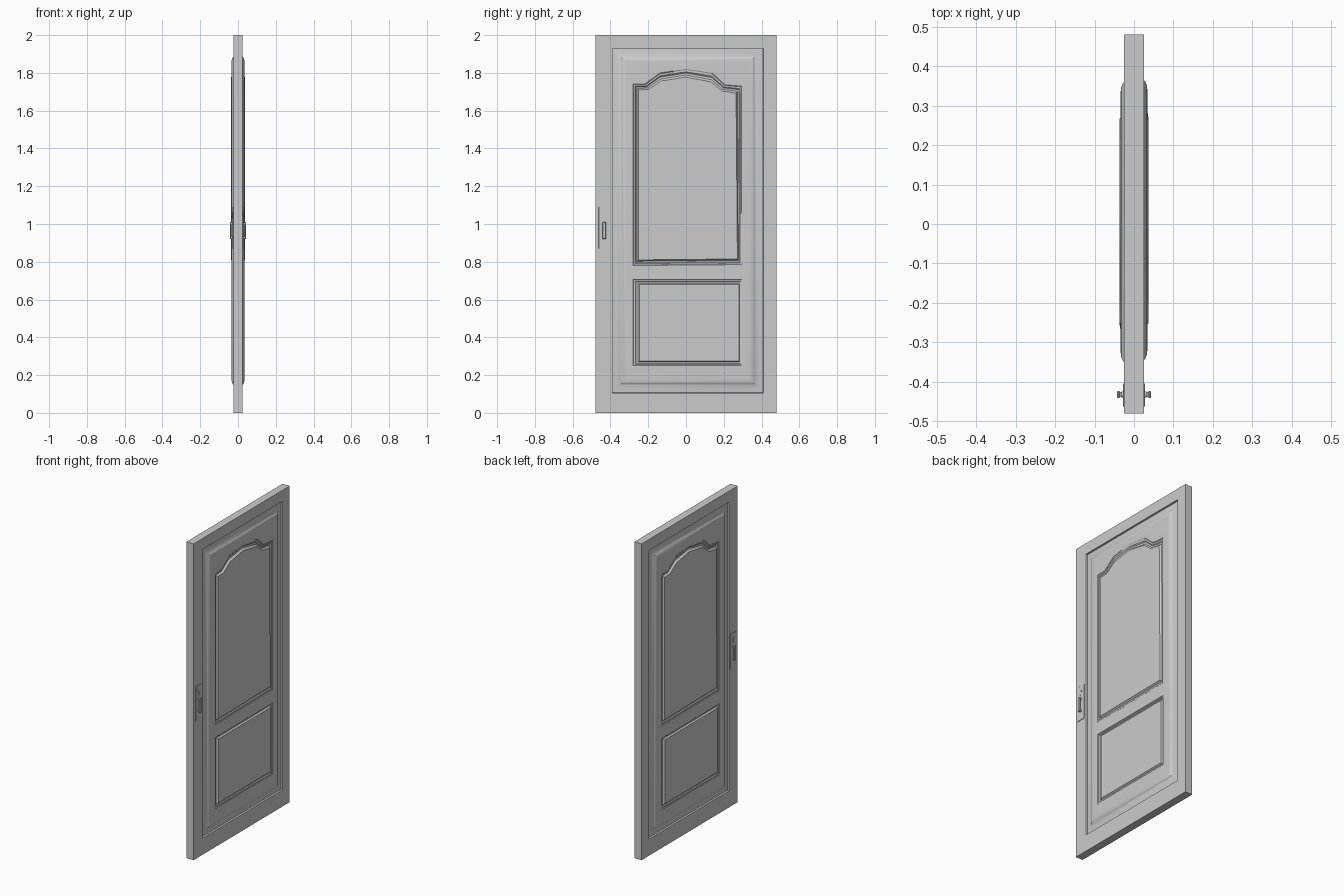
import bpy, bmesh, math
from mathutils import Vector

if "Cube" in bpy.data.objects:
    bpy.data.objects.remove(bpy.data.objects["Cube"])

HALF_T = 0.025   # half thickness of the slab
FIELD = 0.034    # height of the raised field
bm = bmesh.new()


def ring(points, x):
    return [bm.verts.new((x, y, z)) for y, z in points]


def bridge(a, b):
    n = len(a)
    for i in range(n):
        j = (i + 1) % n
        bm.faces.new((a[i], a[j], b[j], b[i]))


def rect(y0, y1, z0, z1, inset=0.0):
    y0, y1, z0, z1 = y0 + inset, y1 - inset, z0 + inset, z1 - inset
    return [(y0, z0), (y1, z0), (y1, z1), (y0, z1)]


def loop_edges(r):
    return [bm.edges.get((r[i - 1], r[i])) for i in range(len(r))]


# Panel outlines (outer and inner edge of the moulding), as y, z
arch_out = [(-0.28, 0.78), (0.295, 0.785), (0.295, 1.73), (0.206, 1.737), (0.138, 1.80),
            (0.0, 1.82), (-0.138, 1.80), (-0.217, 1.741), (-0.28, 1.741)]
arch_in = [(-0.252, 0.81), (0.272, 0.815), (0.265, 1.693), (0.19, 1.704), (0.132, 1.752),
           (0.0, 1.778), (-0.132, 1.757), (-0.20, 1.712), (-0.252, 1.71)]
low_out = rect(-0.28, 0.295, 0.25, 0.705)
low_in = rect(-0.247, 0.28, 0.275, 0.68)


def moulded_panel(outer, inner, s, flip, top):
    # Groove around a raised panel; returns the outer ring
    prev = first = None
    for t, x in ((0, FIELD), (0.1, 0.031), (0.35, 0.031), (0.5, 0.026), (0.75, 0.026), (1, top)):
        pts = [Vector(a).lerp(Vector(b), t) for a, b in zip(outer, inner)]
        r = ring([(flip(p.x), p.y) for p in pts], s * x)
        if prev:
            bridge(prev, r)
        else:
            first = r
        prev = r
    bm.faces.new(prev)
    return first


# Door leaf: both faces share the slab rim
rims = []
for s in (1, -1):
    flip = (lambda y: y) if s > 0 else (lambda y: 0.015 - y)
    ys = sorted((flip(-0.39), flip(0.41)))
    rim = ring(rect(-0.48, 0.48, 0, 2), s * HALF_T)
    rims.append(rim)
    prev = rim
    for inset, x in ((0, 0.025), (0.002, 0.015), (0.025, 0.018), (0.042, 0.023),
                     (0.05, 0.029), (0.06, 0.033), (0.075, FIELD)):
        r = ring(rect(ys[0], ys[1], 0.105, 1.93, inset), s * x)
        bridge(prev, r)
        prev = r
    upper = moulded_panel(arch_out, arch_in, s, flip, 0.037)
    lower = moulded_panel(low_out, low_in, s, flip, 0.035)
    # Flat field around the two panels
    edges = loop_edges(prev) + loop_edges(upper) + loop_edges(lower)
    bmesh.ops.triangle_fill(bm, use_beauty=True, use_dissolve=False,
                            edges=edges, normal=(s, 0, 0))
bridge(rims[0], rims[1])
bmesh.ops.recalc_face_normals(bm, faces=bm.faces[:])
mesh = bpy.data.meshes.new("door_leaf")
bm.to_mesh(mesh)
bm.free()
door = bpy.data.objects.new("door_leaf", mesh)
bpy.context.collection.objects.link(door)
bpy.context.view_layer.objects.active = door
door.select_set(True)
bpy.ops.object.shade_smooth_by_angle(angle=math.radians(25))


def box(name, x0, x1, y0, y1, z0, z1, bevel=0.0):
    bpy.ops.mesh.primitive_cube_add(size=1, location=((x0 + x1) / 2, (y0 + y1) / 2, (z0 + z1) / 2))
    ob = bpy.context.object
    ob.name = name
    ob.scale = (abs(x1 - x0), y1 - y0, z1 - z0)
    bpy.ops.object.transform_apply(location=False, rotation=False, scale=True)
    if bevel:
        m = ob.modifiers.new("bevel", 'BEVEL')
        m.width = bevel
        m.segments = 1
    return ob


# Handle hardware on both faces
for s, side in ((1, "right"), (-1, "left")):
    box("lock_plate_" + side, s * 0.023, s * 0.028, -0.462, -0.404, 0.87, 1.09, 0.001)
    box("handle_grip_" + side, s * 0.036, s * 0.043, -0.441, -0.423, 0.92, 1.01, 0.002)
    for z, end in ((0.922, "lower"), (0.996, "upper")):
        box(f"handle_post_{end}_{side}", s * 0.026, s * 0.038, -0.438, -0.426, z, z + 0.012)
    bpy.ops.mesh.primitive_cylinder_add(vertices=12, radius=0.008, depth=0.006,
                                        location=(s * 0.029, -0.432, 1.055),
                                        rotation=(0, math.pi / 2, 0))
    bpy.context.object.name = "keyhole_" + side
    box("key_slot_" + side, s * 0.027, s * 0.0305, -0.435, -0.429, 1.03, 1.05)
